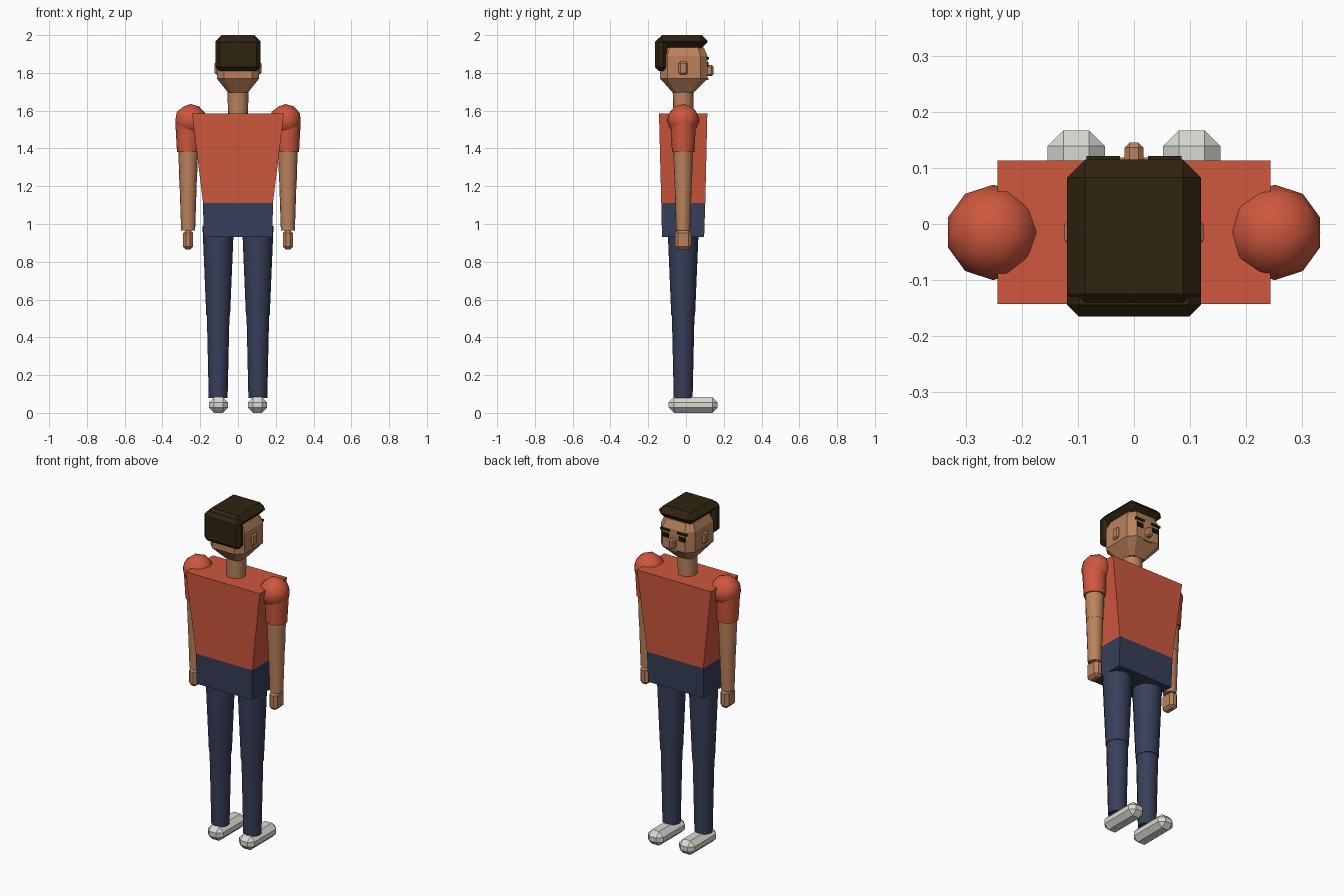
import bpy
import bmesh
from math import radians
from mathutils import Vector

default = bpy.data.objects.get("Cube")
if default:
    bpy.data.objects.remove(default, do_unlink=True)


def material(name, rgb):
    m = bpy.data.materials.new(name)
    m.use_nodes = True
    m.diffuse_color = (*rgb, 1)
    m.node_tree.nodes["Principled BSDF"].inputs["Base Color"].default_value = (*rgb, 1)
    return m


SHIRT = material("red shirt", (0.62, 0.097, 0.047))
NAVY = material("navy trousers", (0.038, 0.05, 0.1))
SKIN = material("tan skin", (0.5, 0.225, 0.108))
HAIR = material("dark brown hair", (0.03, 0.017, 0.005))
SHOE = material("off white shoe", (0.7, 0.7, 0.65))
BLACK = material("black eye", (0.008, 0.007, 0.006))


def finish(name, bm, mat, smooth=False):
    bmesh.ops.recalc_face_normals(bm, faces=bm.faces)
    mesh = bpy.data.meshes.new(name)
    bm.to_mesh(mesh)
    bm.free()
    mesh.materials.append(mat)
    obj = bpy.data.objects.new(name, mesh)
    bpy.context.collection.objects.link(obj)
    if smooth:
        bpy.ops.object.select_all(action='DESELECT')
        bpy.context.view_layer.objects.active = obj
        obj.select_set(True)
        bpy.ops.object.shade_smooth_by_angle(angle=radians(50))
    return obj


def box(name, low, high, mat, bevel=0):
    """Box between two corners, with optional one-step chamfer."""
    low, high = Vector(low), Vector(high)
    bm = bmesh.new()
    bmesh.ops.create_cube(bm, size=1)
    for v in bm.verts:
        v.co = (low + high) / 2 + v.co * (high - low)
    if bevel:
        bmesh.ops.bevel(bm, geom=bm.edges[:], offset=bevel, segments=1,
                        affect='EDGES', clamp_overlap=True)
    return finish(name, bm, mat)


def loft(name, rings, mat):
    """Stack of (z, half width, back y, front y, corner cut) sections."""
    bm = bmesh.new()
    previous = None
    for z, w, y0, y1, c in rings:
        if c:
            pts = [(-w, y0 + c), (-w + c, y0), (w - c, y0), (w, y0 + c),
                   (w, y1 - c), (w - c, y1), (-w + c, y1), (-w, y1 - c)]
        else:
            pts = [(-w, y0), (w, y0), (w, y1), (-w, y1)]
        ring = [bm.verts.new((x, y, z)) for x, y in pts]
        n = len(ring)
        if previous:
            for i in range(n):
                j = (i + 1) % n
                bm.faces.new((previous[i], previous[j], ring[j], ring[i]))
        else:
            bm.faces.new(ring)
        previous = ring
    bm.faces.new(previous)
    return finish(name, bm, mat)


def limb(name, x, y, z0, z1, r0, r1, mat):
    """Upright tapered tube, smooth with crisp ends."""
    bm = bmesh.new()
    bmesh.ops.create_cone(bm, cap_ends=True, segments=16, radius1=r0,
                          radius2=r1, depth=z1 - z0)
    bmesh.ops.translate(bm, verts=bm.verts, vec=(x, y, (z0 + z1) / 2))
    return finish(name, bm, mat, True)


def ball(name, center, radius, mat):
    bm = bmesh.new()
    bmesh.ops.create_icosphere(bm, subdivisions=2, radius=radius)
    bmesh.ops.translate(bm, verts=bm.verts, vec=center)
    return finish(name, bm, mat, True)


def block(name, center, size, mat, bevel=0):
    c, h = Vector(center), Vector(size) / 2
    return box(name, c - h, c + h, mat, bevel)


AXIS = -0.015  # depth of the body's centre line

# Trunk and neck
loft("torso", [(1.11, 0.185, -0.131, 0.102, 0),
               (1.585, 0.243, -0.143, 0.113, 0)], SHIRT)
loft("hips", [(0.93, 0.182, -0.127, 0.096, 0),
              (1.11, 0.185, -0.131, 0.102, 0)], NAVY)
limb("neck", 0, AXIS, 1.57, 1.74, 0.053, 0.056, SKIN)

# Head with tapering jaw
loft("head", [(1.695, 0.052, -0.07, 0.04, 0.018),
              (1.77, 0.112, -0.137, 0.114, 0.038),
              (1.89, 0.112, -0.137, 0.114, 0.038),
              (1.935, 0.092, -0.117, 0.094, 0.03)], SKIN)
block("nose", (0, 0.122, 1.812), (0.034, 0.046, 0.058), SKIN, 0.009)
block("mouth", (0, 0.114, 1.768), (0.05, 0.009, 0.012), SKIN)

# Hair cap and back of hair
box("hair_top", (-0.119, -0.157, 1.932), (0.119, 0.115, 2), HAIR, 0.032)
box("hair_back", (-0.119, -0.165, 1.81), (0.119, -0.1, 1.985), HAIR, 0.021)

# Paired parts: the figure faces +y, so its left is on -x
for side, s in (("left", -1), ("right", 1)):
    arm, leg = s * 0.264, s * 0.105

    block(side + "_ear", (s * 0.112, AXIS, 1.825), (0.024, 0.048, 0.068), SKIN, 0.009)
    block(side + "_eye", (s * 0.054, 0.114, 1.845), (0.042, 0.009, 0.026), BLACK)
    brow = block(side + "_eyebrow", (s * 0.055, 0.115, 1.878),
                 (0.06, 0.013, 0.012), HAIR)

    ball(side + "_shoulder", (s * 0.251, AXIS, 1.55), 0.085, SHIRT)
    limb(side + "_sleeve", arm, AXIS, 1.38, 1.54, 0.059, 0.068, SHIRT)
    limb(side + "_upper_arm", arm, AXIS, 1.23, 1.4, 0.047, 0.052, SKIN)
    limb(side + "_forearm", arm, AXIS, 0.965, 1.235, 0.037, 0.046, SKIN)
    block(side + "_hand", (arm, AXIS, 0.916), (0.054, 0.088, 0.104), SKIN, 0.016)

    limb(side + "_thigh", leg, AXIS, 0.515, 0.99, 0.063, 0.083, NAVY)
    limb(side + "_shin", leg, AXIS, 0.08, 0.525, 0.05, 0.06, NAVY)
    box(side + "_shoe", (s * 0.103 - 0.051, -0.092, 0), (s * 0.103 + 0.051, 0.167, 0.084),
        SHOE, 0.028)
